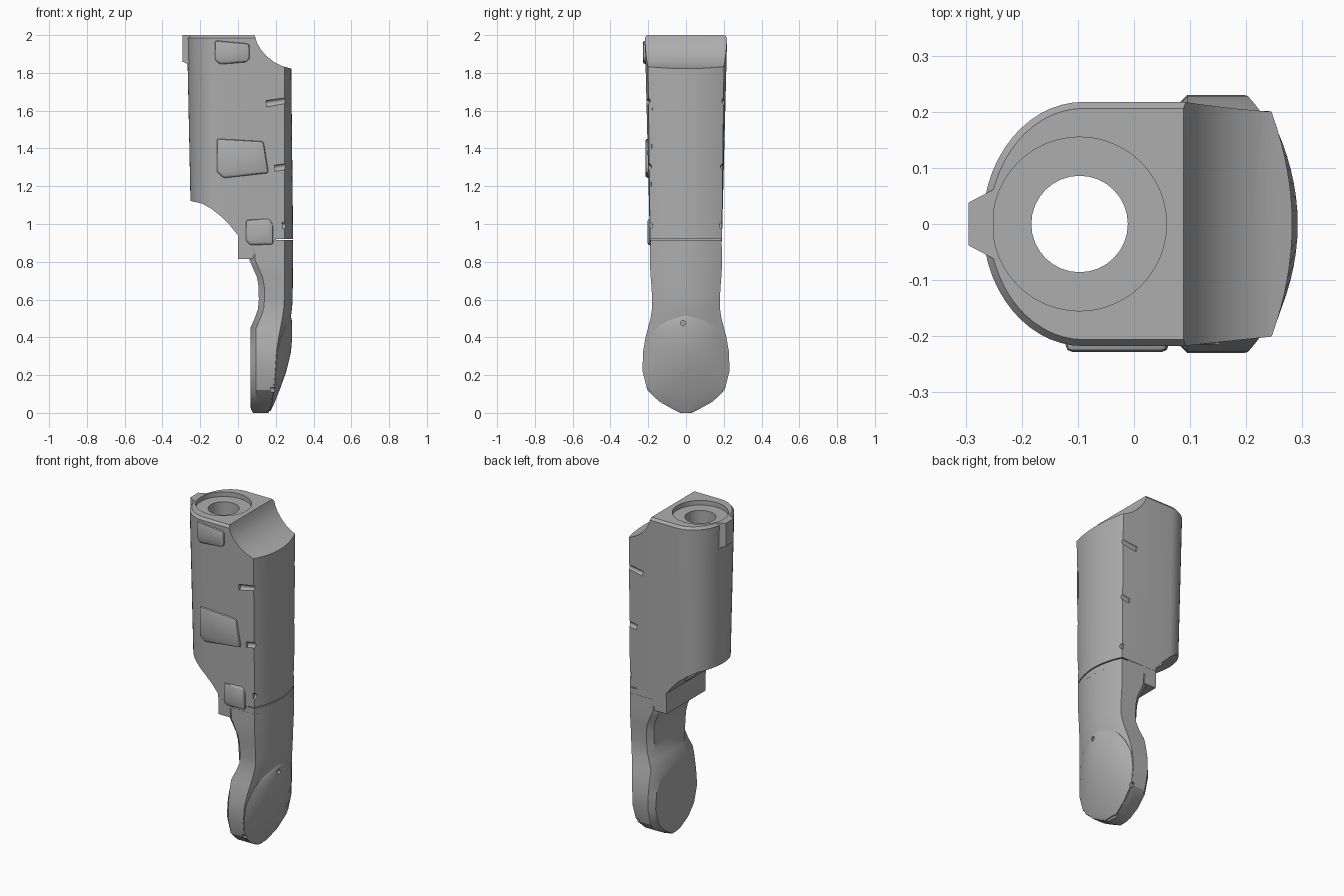
import bpy, bmesh, math
from mathutils import Vector

cube = bpy.data.objects.get("Cube")
if cube:
    bpy.data.objects.remove(cube, do_unlink=True)

grey = bpy.data.materials.new("mid grey")
grey.use_nodes = True
grey.diffuse_color = (0.42, 0.42, 0.42, 1)
grey.node_tree.nodes["Principled BSDF"].inputs["Base Color"].default_value = (0.42, 0.42, 0.42, 1)


def loft(name, rings):
    """Skin a stack of closed rings that share a point count, with end caps."""
    bm = bmesh.new()
    rows = [[bm.verts.new(p) for p in ring] for ring in rings]
    n = len(rows[0])
    for a, b in zip(rows, rows[1:]):
        for i in range(n):
            j = (i + 1) % n
            bm.faces.new((a[i], a[j], b[j], b[i]))
    bm.faces.new(rows[0])
    bm.faces.new(rows[-1])
    bmesh.ops.recalc_face_normals(bm, faces=bm.faces)
    mesh = bpy.data.meshes.new(name)
    bm.to_mesh(mesh)
    bm.free()
    mesh.materials.append(grey)
    ob = bpy.data.objects.new(name, mesh)
    bpy.context.collection.objects.link(ob)
    return ob


def prism(name, outline, y0, y1):
    return loft(name, [[(x, y, z) for x, z in outline] for y in (y0, y1)])


def rod(name, start, end, radius, sides=24):
    start, end = Vector(start), Vector(end)
    turn = (end - start).to_track_quat('Z', 'Y')
    circle = [turn @ Vector((radius * math.cos(2 * math.pi * i / sides),
                             radius * math.sin(2 * math.pi * i / sides), 0))
              for i in range(sides)]
    return loft(name, [[c + p for c in circle] for p in (start, end)])


def apply_modifier(ob, mod):
    bpy.context.view_layer.objects.active = ob
    bpy.ops.object.modifier_apply(modifier=mod.name)


def carve(ob, tool, operation='DIFFERENCE'):
    tool.hide_render = True
    mod = ob.modifiers.new("carve", 'BOOLEAN')
    mod.operation, mod.object, mod.solver = operation, tool, 'EXACT'
    apply_modifier(ob, mod)
    bpy.data.objects.remove(tool, do_unlink=True)


def smooth(ob, angle=30):
    bpy.ops.object.select_all(action='DESELECT')
    ob.select_set(True)
    bpy.context.view_layer.objects.active = ob
    bpy.ops.object.shade_smooth_by_angle(angle=math.radians(angle))


def mirror_ring(half, z):
    """Half outline from back centre to front centre, mirrored over y."""
    return [(x, y, z) for x, y in half] + [(x, -y, z) for x, y in half[-2:0:-1]]


def bulge(xe, w, xf, steps=8):
    """Curved +x face running from the side edge to the centre line."""
    return [(xe + (xf - xe) * (1 - (1 - i / steps) ** 2), w * (1 - i / steps))
            for i in range(steps + 1)]


def body_ring(z, inset=0.0):
    t = (z - 0.9) / 1.1
    w = 0.19 + 0.028 * t - inset
    back = -0.247 - 0.023 * t + inset
    half = []
    for i in range(15):
        a = math.pi / 2 * i / 14
        half.append((-0.09 + (back + 0.09) * math.cos(a), w * math.sin(a)))
    half.append((0.09, w))
    half += bulge(0.245, w * (1 - 0.07 * t), 0.292 - 0.012 * t - inset)
    return mirror_ring(half, z)


def body(name, outline, inset=0.0):
    zs = [(0.8, inset), (1.985, inset), (2.0, inset + 0.012)]
    ob = loft(name, [body_ring(z, i) for z, i in zs])
    carve(ob, prism("trim", outline, -0.5, 0.5), 'INTERSECT')
    return ob


# Upper shell: tapered round-backed body, scooped at the top front and lower back
top_scoop = [(0.088, 2.0), (0.1, 1.96), (0.12, 1.925), (0.15, 1.89),
             (0.19, 1.858), (0.235, 1.836), (0.28, 1.823)]
low_scoop = [(0.0, 0.94), (-0.04, 0.99), (-0.09, 1.04), (-0.14, 1.08),
             (-0.19, 1.108), (-0.25, 1.122)]
shell = body("upper_shell", [(-0.4, 2.1), (0.088, 2.1)] + top_scoop
             + [(0.4, 1.82), (0.4, 0.92), (0.0, 0.92)] + low_scoop + [(-0.4, 1.122)])

# Socket in the top and the bore through the shell
carve(shell, rod("socket_cutter", (-0.097, 0, 1.972), (-0.097, 0, 2.1), 0.155, 48))
carve(shell, rod("bore_cutter", (-0.097, 0, 0.7), (-0.097, 0, 2.1), 0.086, 32))

# Slots across the front edges on both sides
for side in (-1, 1):
    for x0, z0, z1, y in ((0.15, 1.637, 1.66, 0.207), (0.195, 1.295, 1.312, 0.2),
                          (0.235, 0.99, 0.995, 0.193)):
        carve(shell, rod("slot_cutter", (x0, side * y, z0), (0.3, side * y, z1), 0.017, 16))
smooth(shell)

# Collar with the step behind the neck
collar = body("collar", [(0.0, 0.815), (0.08, 0.815), (0.08, 0.875), (0.4, 0.875),
                         (0.4, 0.914), (0.2, 0.914), (0.2, 0.93), (0.0, 0.93)], 0.001)
smooth(collar)


def limb(name, rows, chamfer):
    """Rows: height, back x, back half width, edge x, half width, front x."""
    rings = []
    for z, xb, wb, xe, w, xf in rows:
        half = [(xb, 0), (xb, wb), (min(xb + chamfer, xe - 0.005), w)]
        rings.append(mirror_ring(half + bulge(xe, w, xf), z))
    return loft(name, rings)


# Lower limb: narrow neck widening into a rounded foot
lower = limb("lower_limb", [
    (0.88, 0.06, 0.17, 0.245, 0.19, 0.291),
    (0.81, 0.06, 0.17, 0.245, 0.19, 0.291),
    (0.77, 0.078, 0.165, 0.245, 0.19, 0.291),
    (0.72, 0.1, 0.16, 0.245, 0.187, 0.29),
    (0.67, 0.109, 0.155, 0.245, 0.183, 0.29),
    (0.6, 0.11, 0.15, 0.245, 0.179, 0.289),
    (0.55, 0.106, 0.14, 0.242, 0.18, 0.286),
    (0.5, 0.088, 0.11, 0.234, 0.188, 0.278),
    (0.45, 0.066, 0.08, 0.225, 0.201, 0.27),
    (0.4, 0.065, 0.15, 0.215, 0.214, 0.262),
    (0.32, 0.065, 0.19, 0.203, 0.228, 0.25),
    (0.22, 0.065, 0.2, 0.196, 0.23, 0.235),
    (0.12, 0.065, 0.17, 0.186, 0.205, 0.2),
    (0.06, 0.065, 0.115, 0.176, 0.142, 0.182),
    (0.02, 0.068, 0.05, 0.166, 0.07, 0.17),
    (0.0, 0.08, 0.02, 0.155, 0.03, 0.16)], 0.03)

# Domed cover plate on the foot
cover = limb("foot_cover", [
    (0.522, 0.16, 0.02, 0.272, 0.02, 0.273),
    (0.512, 0.16, 0.06, 0.268, 0.06, 0.28),
    (0.49, 0.16, 0.108, 0.259, 0.108, 0.285),
    (0.45, 0.16, 0.155, 0.246, 0.155, 0.287),
    (0.4, 0.16, 0.19, 0.228, 0.19, 0.287),
    (0.32, 0.16, 0.222, 0.208, 0.222, 0.28),
    (0.22, 0.16, 0.228, 0.2, 0.228, 0.256),
    (0.12, 0.16, 0.204, 0.192, 0.204, 0.22),
    (0.05, 0.15, 0.124, 0.18, 0.124, 0.192),
    (0.01, 0.14, 0.045, 0.168, 0.045, 0.172)], 0.01)
carve(cover, rod("pin_cutter", (0.262, -0.015, 0.475), (0.35, -0.015, 0.475), 0.014, 16))
for side in (-1, 1):
    for part in (lower, cover):
        carve(part, rod("notch_cutter", (0.172, side * 0.208, 0.12),
                        (0.3, side * 0.208, 0.112), 0.016, 12))
smooth(lower)
smooth(cover)

# Locating key on the back of the shell top
key_outline = [(-0.295, 0.038), (-0.25, 0.062), (-0.25, -0.062), (-0.295, -0.038)]
key = loft("back_key", [[(x, y, z - (0.02 * (x + 0.25) / -0.045 - 0.02 if z < 1.9 else 0) * -1)
                         for x, y in key_outline] for z in (1.86, 2.0)])

# Raised panels on the -y side
panels = {
    "upper_panel": (-0.228, [(-0.122, 1.972), (0.06, 1.955), (0.062, 1.875),
                             (0.045, 1.857), (-0.095, 1.845), (-0.122, 1.868)]),
    "middle_panel": (-0.215, [(-0.112, 1.452), (0.135, 1.438), (0.162, 1.27),
                              (-0.075, 1.243), (-0.112, 1.275)]),
    "lower_panel": (-0.204, [(0.042, 1.022), (0.165, 1.028), (0.185, 1.0),
                             (0.187, 0.892), (0.065, 0.888), (0.042, 0.91)]),
}
for name, (y, outline) in panels.items():
    panel = prism(name, outline, -0.18, y)
    mod = panel.modifiers.new("soft_edge", 'BEVEL')
    mod.width, mod.segments = 0.012, 2
    apply_modifier(panel, mod)
    smooth(panel, 40)
